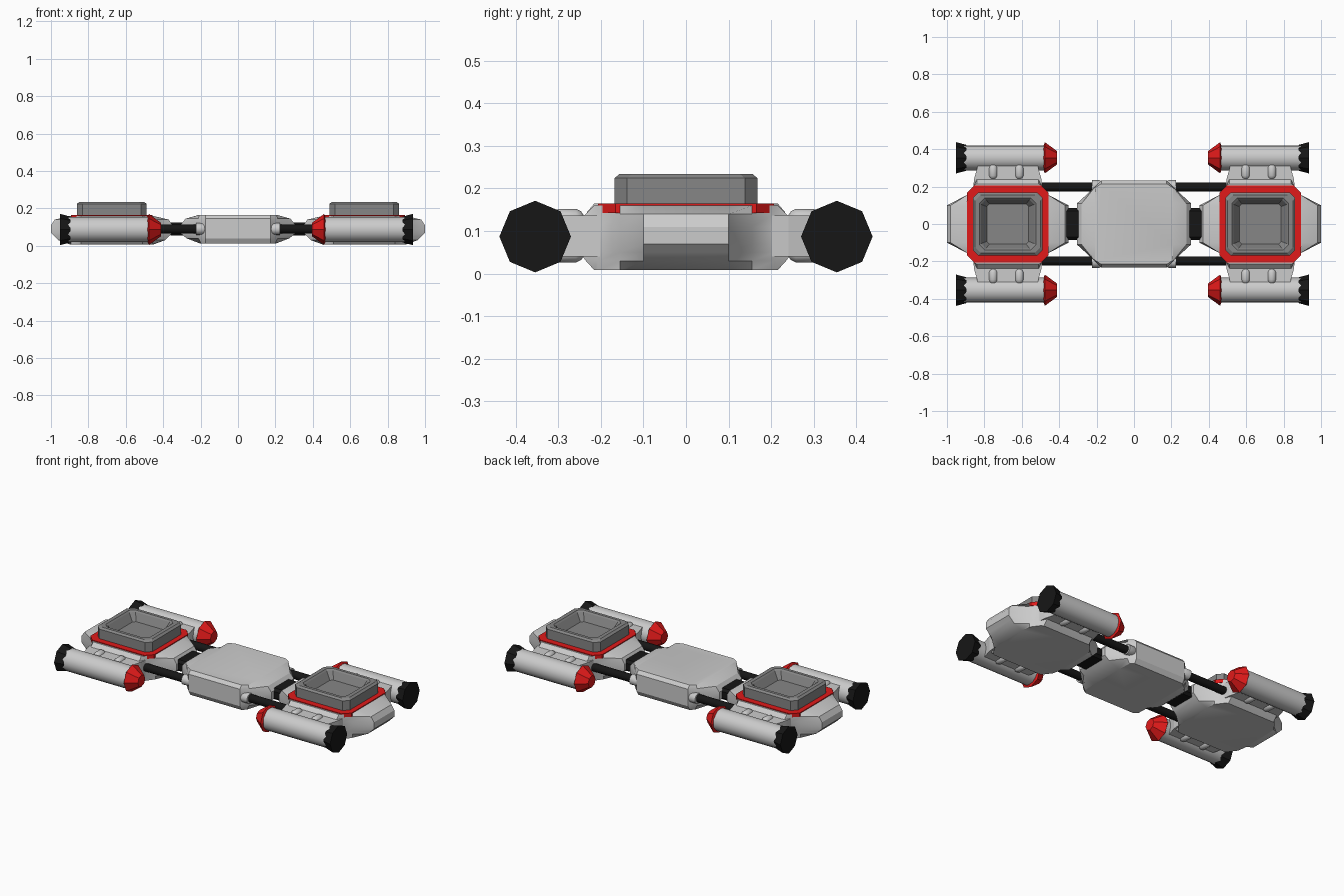
import bpy, bmesh, math
from mathutils import Vector

if "Cube" in bpy.data.objects:
    bpy.data.objects.remove(bpy.data.objects["Cube"])


def material(name, col):
    m = bpy.data.materials.new(name)
    m.diffuse_color = (*col, 1)
    m.use_nodes = True
    m.node_tree.nodes["Principled BSDF"].inputs["Base Color"].default_value = m.diffuse_color
    return m


RED = material("red", (0.75, 0.01, 0.01))
BLACK = material("black", (0.008, 0.008, 0.008))
GREY = material("mid grey", (0.24, 0.24, 0.24))


def loft(name, rings, mat=None, smooth=30):
    """Skin a list of equal-length point rings and cap both ends."""
    bm = bmesh.new()
    vr = [[bm.verts.new(p) for p in ring] for ring in rings]
    n = len(vr[0])
    for a, b in zip(vr, vr[1:]):
        for i in range(n):
            bm.faces.new((a[i], a[(i + 1) % n], b[(i + 1) % n], b[i]))
    bm.faces.new(vr[0][::-1])
    bm.faces.new(vr[-1])
    bmesh.ops.recalc_face_normals(bm, faces=bm.faces)
    me = bpy.data.meshes.new(name)
    bm.to_mesh(me)
    bm.free()
    ob = bpy.data.objects.new(name, me)
    bpy.context.collection.objects.link(ob)
    if mat:
        me.materials.append(mat)
    if smooth:
        bpy.ops.object.select_all(action='DESELECT')
        ob.select_set(True)
        bpy.context.view_layer.objects.active = ob
        bpy.ops.object.shade_smooth_by_angle(angle=math.radians(smooth))
    return ob


def outline(quarter, z, cx=0, cy=0):
    """Mirror a quarter outline (from +x side to +y side) into a full ring."""
    q = quarter
    pts = q + [(-x, y) for x, y in q[::-1]] + [(-x, -y) for x, y in q] + [(x, -y) for x, y in q[::-1]]
    return [(cx + x, cy + y, z) for x, y in pts]


def tube(name, stations, origin, axis, sides, mat=None, smooth=35):
    """Turned part: stations are (distance along axis, radius)."""
    o, d = Vector(origin), Vector(axis)
    u = Vector((0, 0, 1))
    v = d.cross(u)
    rings = [[o + d * t + (u * math.cos(k * math.tau / sides) + v * math.sin(k * math.tau / sides)) * r
              for k in range(sides)] for t, r in stations]
    return loft(name, rings, mat, smooth)


def rect(hx, hy, c):
    return [(hx, hy - c), (hx - c, hy)]


# Central hull
core = [(0.008 + 0.003, 0.20, 0.215), (0.04, 0.275, 0.232), (0.065, 0.305, 0.232),
        (0.115, 0.305, 0.232), (0.145, 0.28, 0.232), (0.165, 0.21, 0.215)]
loft("central_hull", [outline([(X, 0.11), (min(X, 0.215) - 0.003, 0.195), (0.175, Y)], z) for z, X, Y in core])

for s, side in ((-1, "left"), (1, "right")):
    cx = 0.675 * s

    # Pod hull
    pod = [(0.008, 0.225, 0.215), (0.03, 0.285, 0.235), (0.05, 0.305, 0.25), (0.07, 0.325, 0.265),
           (0.09, 0.325, 0.28), (0.11, 0.325, 0.265), (0.14, 0.305, 0.235), (0.16, 0.22, 0.215)]
    loft(side + "_pod_hull", [outline([(X, 0.10), (0.218, 0.155), (0.18, 0.207), (0.165, Y)], z, cx)
                              for z, X, Y in pod])

    # Red deck plate
    loft(side + "_deck_plate", [outline(rect(0.218, 0.206, 0.04), z, cx) for z in (0.142, 0.165)], RED, 0)

    # Open cargo box with stepped recess
    box = [(0.187, 0.168, 0.03, 0.160), (0.187, 0.168, 0.03, 0.224), (0.174, 0.156, 0.03, 0.234),
           (0.150, 0.138, 0.025, 0.234), (0.142, 0.130, 0.025, 0.226), (0.112, 0.108, 0.015, 0.180)]
    loft(side + "_open_box", [outline(rect(hx, hy, c), z, cx) for hx, hy, c, z in box], GREY, 0)

    # Joint between hull and pod
    loft(side + "_joint", [[(s * x, y, z) for y, z in
                            ((-0.085, 0.07), (-0.07, 0.055), (0.07, 0.055), (0.085, 0.07),
                             (0.085, 0.11), (0.07, 0.125), (-0.07, 0.125), (-0.085, 0.11))]
                           for x in (0.28, 0.36)], BLACK, 0)

    for t, end in ((-1, "front"), (1, "back")):
        tag = side + "_" + end
        # Black strut and its grey sleeve
        tube(tag + "_strut", [(0.18, 0.024), (0.50, 0.024)], (0, 0.197 * t, 0.09), (s, 0, 0), 16, BLACK)
        tube(tag + "_sleeve", [(0.17, 0.022), (0.185, 0.031), (0.225, 0.031), (0.225, 0.024)],
             (0, 0.203 * t, 0.09), (s, 0, 0), 16)

        # Pylon carrying the engine
        loft(tag + "_pylon", [[(cx + hx, y * t, z) for hx, z in
                               ((-w, 0.04), (w, 0.04), (w, 0.137), (-w, 0.137))]
                              for y, w in ((0.19, 0.185), (0.24, 0.18), (0.33, 0.155))], None, 0)

        # Rounded fairings above and below the pylon
        caps = [(0.0, 0.006), (0.008, 0.018), (0.02, 0.024), (0.06, 0.024), (0.075, 0.018), (0.083, 0.006)]
        for k, dx in enumerate((-0.07, 0.07)):
            for lvl, z in (("upper", 0.128), ("lower", 0.05)):
                tube(f"{tag}_{lvl}_fairing_{k}", caps, (cx - 0.008 + dx, 0.238 * t, z), (0, t, 0), 12)

        # Engine: barrel, red nose, flared black nozzle
        o = (-0.008, 0.354 * t, 0.087)
        tube(tag + "_engine", [(0.46, 0.067), (0.90, 0.067)], o, (s, 0, 0), 16)
        tube(tag + "_nose", [(0.404, 0.036), (0.468, 0.083), (0.476, 0.066)], o, (s, 0, 0), 8, RED, 0)
        tube(tag + "_nozzle", [(0.888, 0.069), (0.944, 0.084)], o, (s, 0, 0), 8, BLACK, 0)
